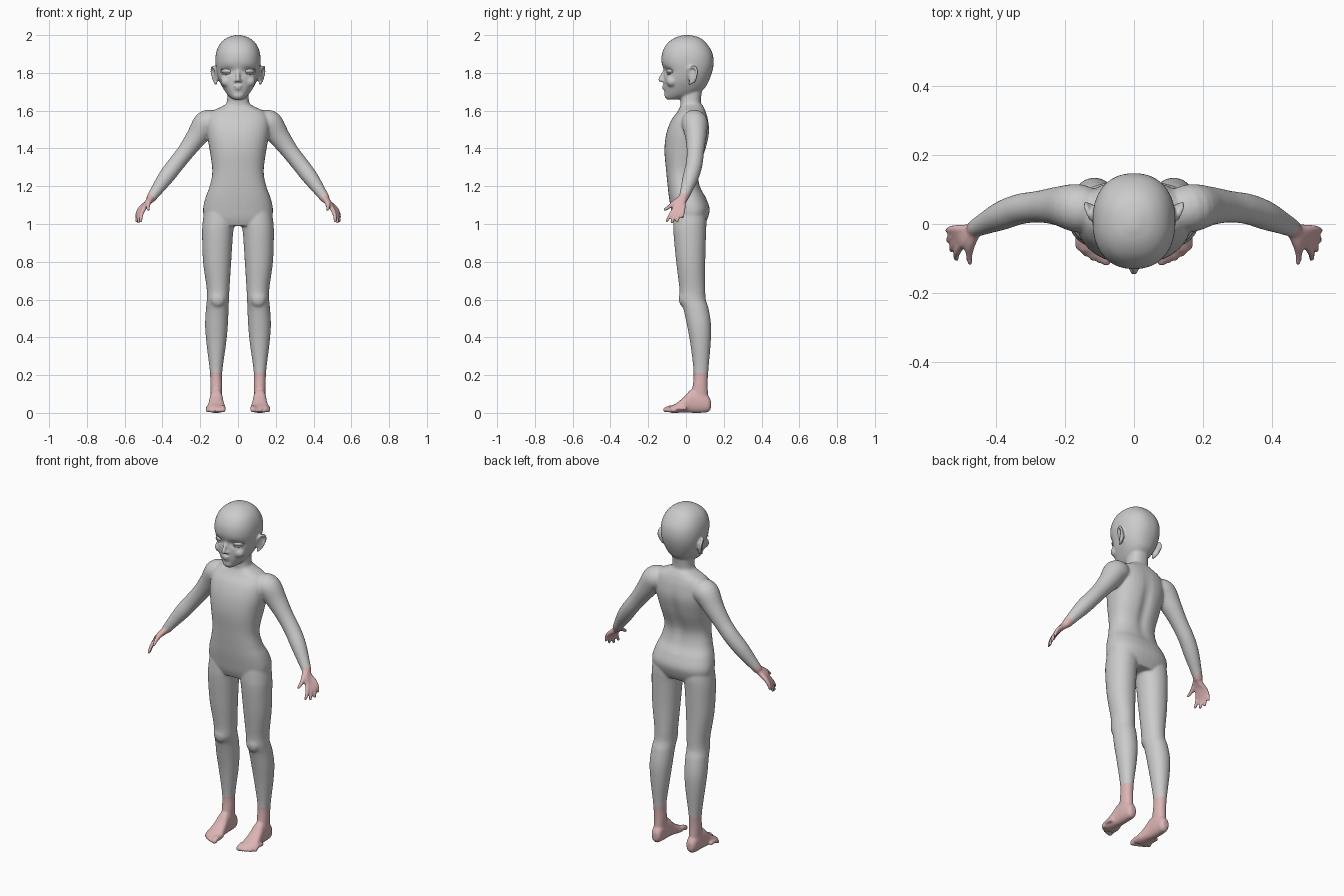
import bpy, bmesh, math
from mathutils import Vector, Matrix

if "Cube" in bpy.data.objects:
    bpy.data.objects.remove(bpy.data.objects["Cube"], do_unlink=True)


def material(name, rgb):
    m = bpy.data.materials.new(name)
    m.use_nodes = True
    m.diffuse_color = (*rgb, 1)
    m.node_tree.nodes["Principled BSDF"].inputs["Base Color"].default_value = (*rgb, 1)
    return m


grey = material("mannequin grey", (0.6, 0.6, 0.6))
pink = material("soft pink", (0.72, 0.46, 0.46))


def resample(rows, steps=5):
    """Smooth curve through rows of numbers."""
    rows = [Vector(r) for r in rows]
    out = []
    for i in range(len(rows) - 1):
        a, b, c, d = (rows[min(max(i + k, 0), len(rows) - 1)] for k in (-1, 0, 1, 2))
        for s in range(steps):
            t = s / steps
            out.append(b + (c - a) * (t / 2) + (a * 2 - b * 5 + c * 4 - d) * (t * t / 2)
                       + (b * 3 - a - c * 3 + d) * (t ** 3 / 2))
    return out + [rows[-1]]


def skin(bm, rings):
    loops = [[bm.verts.new(p) for p in ring] for ring in rings]
    n = len(loops[0])
    for a, b in zip(loops, loops[1:]):
        for i in range(n):
            bm.faces.new((a[i], a[(i + 1) % n], b[(i + 1) % n], b[i]))
    bm.faces.new(loops[0][::-1])
    bm.faces.new(loops[-1])


def loft(bm, rows, power=2.2, along_y=False, side=1, n=36):
    """Rows are (position, x low, x high, depth low, depth high)."""
    rings = []
    for h, x0, x1, d0, d1 in resample(rows):
        ring = []
        for i in range(n):
            c, s = math.cos(math.tau * i / n), math.sin(math.tau * i / n)
            x = (x0 + x1) / 2 + (x1 - x0) / 2 * math.copysign(abs(c) ** (2 / power), c)
            d = (d0 + d1) / 2 + (d1 - d0) / 2 * math.copysign(abs(s) ** (2 / power), s)
            ring.append((side * x, h, d) if along_y else (side * x, d, h))
        rings.append(ring)
    skin(bm, rings)


def ball(bm, centre, radii, turn=0, side=1):
    m = (Matrix.Translation((side * centre[0], centre[1], centre[2]))
         @ Matrix.Rotation(side * turn, 4, 'Z') @ Matrix.Diagonal((*radii, 1)))
    bmesh.ops.create_uvsphere(bm, u_segments=24, v_segments=16, radius=1, matrix=m)


def tube(bm, points, side=1, n=16):
    """Round limb through (x, y, z, radius) points with rounded ends."""
    pts = resample([(side * x, y, z, r) for x, y, z, r in points])
    rings = []
    for i, p in enumerate(pts):
        t = (pts[min(i + 1, len(pts) - 1)] - pts[max(i - 1, 0)]).to_3d().normalized()
        u = t.cross(Vector((0.1, 1, 0.2))).normalized()
        if abs(t.y) > 0.9:
            u = t.cross(Vector((0, 0, 1))).normalized()
        v = t.cross(u)
        rings.append([p.to_3d() + p.w * (u * math.cos(math.tau * k / n) + v * math.sin(math.tau * k / n))
                      for k in range(n)])
    skin(bm, rings)
    for p in (pts[0], pts[-1]):
        ball(bm, p.to_3d(), (p.w,) * 3)


def finish(bm, name):
    bmesh.ops.recalc_face_normals(bm, faces=bm.faces)
    mesh = bpy.data.meshes.new(name)
    bm.to_mesh(mesh)
    bm.free()
    ob = bpy.data.objects.new(name, mesh)
    bpy.context.collection.objects.link(ob)
    for m in (grey, pink):
        mesh.materials.append(m)
    return ob


body = bmesh.new()

# Torso and neck
loft(body, [(0.99, -.165, .165, -.055, .095), (1.03, -.18, .18, -.07, .115),
            (1.08, -.185, .185, -.08, .125), (1.14, -.172, .172, -.09, .105),
            (1.2, -.15, .15, -.097, .075), (1.28, -.136, .136, -.105, .068),
            (1.39, -.15, .15, -.114, .105), (1.48, -.165, .165, -.104, .124),
            (1.55, -.165, .165, -.078, .118), (1.595, -.14, .14, -.045, .105),
            (1.625, -.08, .08, -.03, .09), (1.65, -.058, .058, -.03, .078),
            (1.74, -.056, .056, -.03, .09)], 2.4)

# Head
loft(body, [(1.658, -.022, .022, -.1, -.05), (1.67, -.04, .04, -.108, 0),
            (1.69, -.06, .06, -.112, .06), (1.72, -.08, .08, -.116, .1),
            (1.76, -.1, .1, -.117, .122), (1.81, -.114, .114, -.117, .14),
            (1.86, -.12, .12, -.13, .147), (1.91, -.115, .115, -.125, .138),
            (1.955, -.095, .095, -.1, .11), (1.985, -.06, .06, -.06, .075),
            (2.0, -.015, .015, -.015, .025)], 2.25)
tube(body, [(0, -.114, 1.81, .008), (0, -.127, 1.785, .01), (0, -.136, 1.764, .012)])
ball(body, (0, -.116, 1.73), (.024, .012, .006))
ball(body, (0, -.114, 1.717), (.02, .012, .006))
ball(body, (0, -.101, 1.682), (.028, .013, .018))

for s in (1, -1):
    # Nostrils, cheeks and ears
    ball(body, (.012, -.121, 1.758), (.009, .012, .008), 0, s)
    ball(body, (.06, -.075, 1.755), (.033, .03, .03), 0, s)
    ball(body, (.118, .035, 1.785), (.01, .026, .044), -.3, s)
    tube(body, [(.112, .012, 1.79, .007), (.125, .018, 1.825, .008), (.137, .046, 1.83, .008),
                (.139, .058, 1.8, .007), (.128, .042, 1.76, .007), (.116, .02, 1.743, .008)], s)

    # Legs
    loft(body, [(1.09, .02, .175, -.06, .1), (1.02, .015, .186, -.066, .108), (.95, .026, .19, -.066, .106),
                (.8, .036, .185, -.052, .102), (.66, .045, .166, -.035, .102),
                (.6, .048, .165, -.034, .105), (.55, .05, .17, -.014, .12),
                (.46, .054, .174, .006, .133), (.36, .064, .166, .024, .13),
                (.22, .083, .149, .04, .118), (.14, .083, .147, .035, .115),
                (.06, .085, .145, .02, .12)], 2.1, side=s)
    ball(body, (.107, -.012, .605), (.04, .026, .045), 0, s)

    # Feet and toes
    loft(body, [(.132, .1, .13, .025, .065), (.118, .086, .142, .005, .09), (.08, .082, .148, 0, .12),
                (.03, .08, .15, 0, .125), (-.01, .074, .156, .002, .085),
                (-.05, .066, .164, 0, .052), (-.08, .068, .158, 0, .036)], 2.3, True, s)
    for i in range(5):
        x, tip = .08 + .02 * i, -.106 + .0025 * i * i
        r = .015 if i == 0 else .0105
        tube(body, [(x, tip + .06, .024, r), (x, tip + .02, .025, r), (x, tip, r + .001, r)], s)

    # Arms
    tube(body, [(.135, .04, 1.535, .066), (.17, .047, 1.53, .069), (.22, .052, 1.46, .056),
                (.275, .05, 1.385, .046), (.33, .043, 1.315, .044), (.38, .025, 1.25, .042),
                (.43, .002, 1.18, .032), (.458, -.012, 1.14, .026)], s, 24)

    # Palms, fingers and thumbs
    knuckles = [((.497, -.061, 1.082), (.514, -.1, 1.017)), ((.506, -.046, 1.075), (.527, -.075, 1.009)),
                ((.511, -.03, 1.078), (.537, -.047, 1.015)), ((.512, -.014, 1.088), (.538, -.018, 1.037))]
    for k, t in knuckles:
        k, t = Vector(k), Vector(t)
        mid = k.lerp(t, .5) + Vector((.005, 0, .002))
        tube(body, [(.455, -.014, 1.14, .021), (.48, k.y * .7 - .006, 1.112, .016), (*k, .0125),
                    (*mid, .0105), (*t, .0085)], s)
    tube(body, [(.462, -.028, 1.133, .018), (.474, -.062, 1.112, .015),
                (.476, -.086, 1.094, .011), (.474, -.11, 1.076, .009)], s)

# Fuse the parts into one smooth skin
skin_ob = finish(body, "body")
bpy.context.view_layer.objects.active = skin_ob
skin_ob.select_set(True)
fuse = skin_ob.modifiers.new("fuse", 'REMESH')
fuse.mode, fuse.voxel_size = 'VOXEL', .0062
soften = skin_ob.modifiers.new("soften", 'SMOOTH')
soften.factor, soften.iterations = .5, 5
for name in ("fuse", "soften"):
    bpy.ops.object.modifier_apply(modifier=name)

# Eye sockets, spine groove, and pink hands and feet
for v in skin_ob.data.vertices:
    x, y, z = v.co
    if z > 1.7 and y < -.04:
        v.co.y += .014 * math.exp(-((abs(x) - .056) / .03) ** 2 - ((z - 1.81) / .018) ** 2)
    elif 1.15 < z < 1.6 and y > .03:
        v.co.y -= .012 * math.exp(-(x / .03) ** 2 - ((z - 1.36) / .14) ** 2)
for p in skin_ob.data.polygons:
    x, y, z = p.center
    hand = abs(x) > .3 and abs(x) * .57 - z * .82 > -.685
    p.material_index = int(z < .213 or hand)
    p.use_smooth = True

# Eyes with lids
for s, label in ((1, "left"), (-1, "right")):
    eye = bmesh.new()
    ball(eye, (.056, -.079, 1.81), (.033, .021, .016), .42, s)
    for top in (1, -1):
        arc = []
        for i in range(7):
            a = math.pi * i / 6
            out = Vector((.035 * math.cos(a), -.017 * math.sin(a) ** .5 if 0 < i < 6 else 0, 0))
            out.rotate(Matrix.Rotation(.42, 3, 'Z'))
            arc.append((.056 + out.x, -.078 + out.y, 1.81 + top * .017 * math.sin(a), .0035))
        tube(eye, arc, s, 8)
    ob = finish(eye, label + "_eye")
    for p in ob.data.polygons:
        p.use_smooth = True
